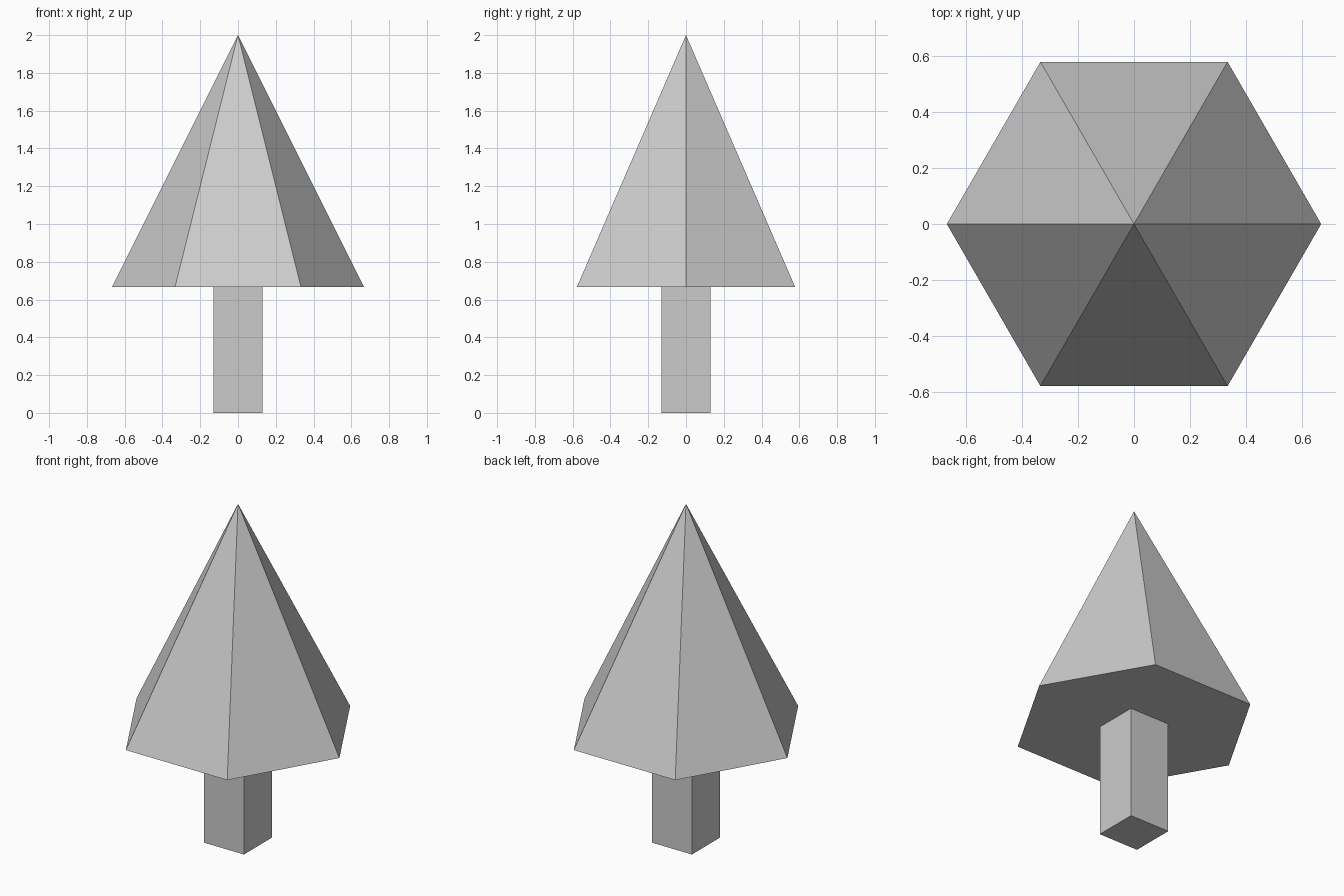
import bpy
import math

if "Cube" in bpy.data.objects:
    bpy.data.objects.remove(bpy.data.objects["Cube"])

BASE_Z, TOP_Z = 0.667, 2.0
RADIUS = 0.667
TRUNK_W = 0.262

# Square trunk
bpy.ops.mesh.primitive_cube_add(size=1, location=(0, 0, BASE_Z / 2))
trunk = bpy.context.object
trunk.name = "trunk"
trunk.scale = (TRUNK_W, TRUNK_W, BASE_Z)
bpy.ops.object.transform_apply(location=False, rotation=False, scale=True)

# Six-sided foliage cone, corners pointing along x
bpy.ops.mesh.primitive_cone_add(
    vertices=6, radius1=RADIUS, radius2=0, depth=TOP_Z - BASE_Z,
    location=(0, 0, (BASE_Z + TOP_Z) / 2), rotation=(0, 0, math.radians(90)))
foliage = bpy.context.object
foliage.name = "foliage"
bpy.ops.object.transform_apply(location=False, rotation=True, scale=False)
